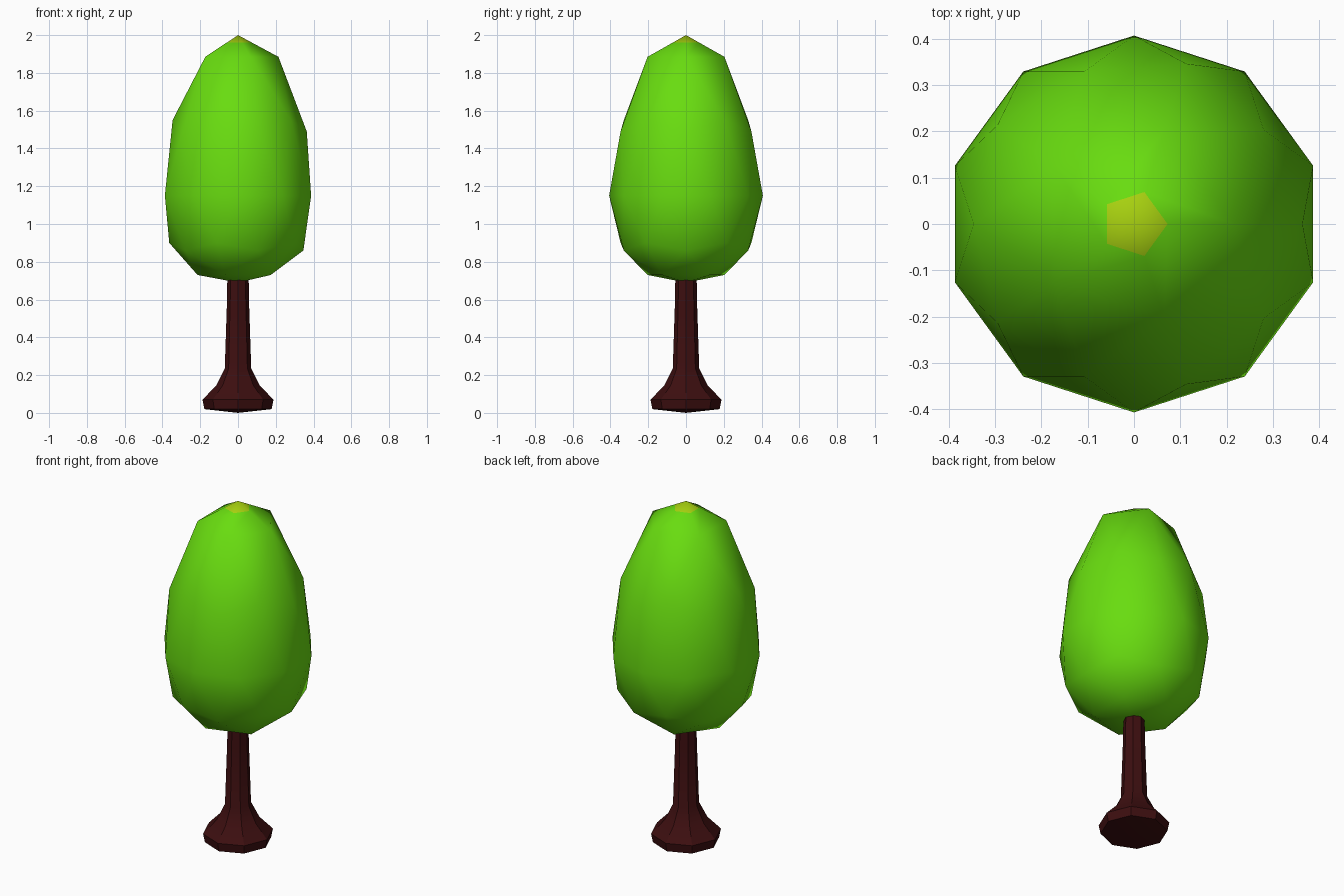
import bpy, bmesh, math

if "Cube" in bpy.data.objects:
    bpy.data.objects.remove(bpy.data.objects["Cube"])


def material(name, rgb):
    m = bpy.data.materials.new(name)
    m.diffuse_color = (*rgb, 1)
    m.use_nodes = True
    m.node_tree.nodes["Principled BSDF"].inputs["Base Color"].default_value = m.diffuse_color
    return m


def finish(bm, name, mats):
    bmesh.ops.recalc_face_normals(bm, faces=bm.faces)
    mesh = bpy.data.meshes.new(name)
    bm.to_mesh(mesh)
    bm.free()
    ob = bpy.data.objects.new(name, mesh)
    bpy.context.collection.objects.link(ob)
    for m in mats:
        mesh.materials.append(m)
    return ob


green = material("leaf green", (0.14, 0.72, 0.005))
tip = material("yellow green tip", (0.39, 0.64, 0.005))
bark = material("dark red bark", (0.046, 0.0045, 0.005))

# Crown: low-poly icosphere whose rings are moved to an egg profile
RINGS = [(-1, 0.69), (-0.851, 0.73), (-0.526, 0.86), (-0.447, 0.90), (0, 1.15),
         (0.447, 1.49), (0.526, 1.55), (0.851, 1.885), (1, 2.0)]
bm = bmesh.new()
bmesh.ops.create_icosphere(bm, subdivisions=2, radius=1)
for v in bm.verts:
    height = min(RINGS, key=lambda r: abs(r[0] - v.co.z))[1]
    v.co = (v.co.x * 0.407, v.co.y * 0.407, height)
# Tip patch: cut the crown near its top
bmesh.ops.bisect_plane(bm, geom=bm.verts[:] + bm.edges[:] + bm.faces[:],
                       plane_co=(0, 0, 1.961), plane_no=(0, 0, 1))
for f in bm.faces:
    f.smooth = True
    f.material_index = int(f.calc_center_median().z > 1.961)
crown = finish(bm, "crown", [green, tip])

# Trunk: eight-sided turned profile with a flared foot
PROFILE = [(0.178, 0.02), (0.188, 0.07), (0.115, 0.145), (0.07, 0.235),
           (0.058, 0.6), (0.056, 0.76)]
SIDES = 8
bm = bmesh.new()
rings = [[bm.verts.new((r * math.cos(i * math.tau / SIDES),
                        r * math.sin(i * math.tau / SIDES), z))
          for i in range(SIDES)] for r, z in PROFILE]
bottom = bm.verts.new((0, 0, 0))
for i in range(SIDES):
    j = (i + 1) % SIDES
    for a, b in zip(rings, rings[1:]):
        bm.faces.new((a[i], a[j], b[j], b[i]))
    bm.faces.new((bottom, rings[0][j], rings[0][i]))
bm.faces.new(rings[-1])
trunk = finish(bm, "trunk", [bark])
bpy.context.view_layer.objects.active = trunk
trunk.select_set(True)
bpy.ops.object.shade_smooth_by_angle(angle=math.radians(30))
